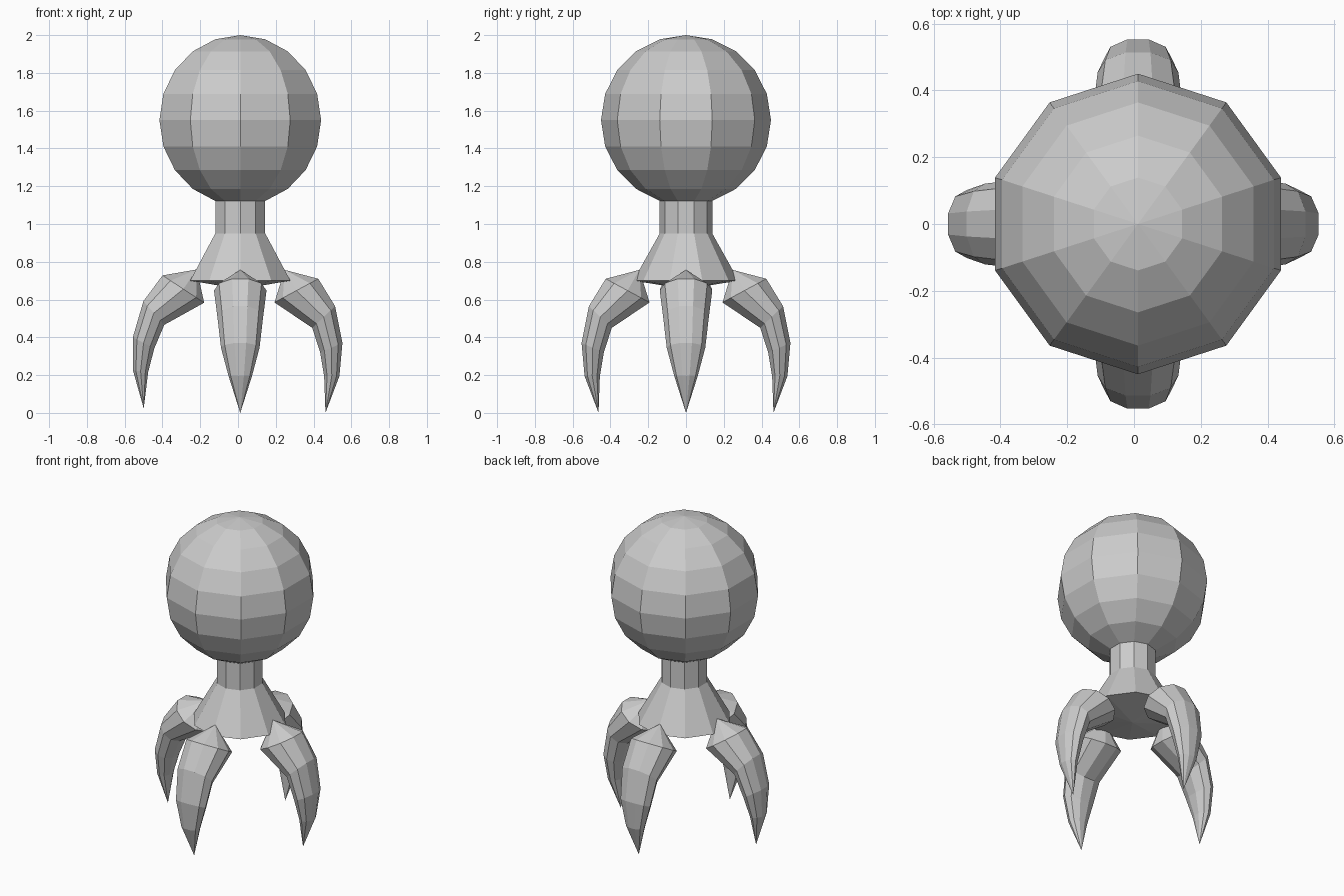
import bpy, bmesh
from math import sin, cos, pi, radians
from mathutils import Vector, Matrix

if "Cube" in bpy.data.objects:
    bpy.data.objects.remove(bpy.data.objects["Cube"])

SIDES = 10
CX = 0.012


def skin(name, start, rings, end):
    """Closed flat-shaded skin: start point, rings of points, end point."""
    bm = bmesh.new()
    loops = [[bm.verts.new(p) for p in ring] for ring in rings]
    a, b = bm.verts.new(start), bm.verts.new(end)
    for i in range(SIDES):
        j = (i + 1) % SIDES
        bm.faces.new((a, loops[0][i], loops[0][j]))
        bm.faces.new((b, loops[-1][j], loops[-1][i]))
        for lo, hi in zip(loops, loops[1:]):
            bm.faces.new((lo[i], hi[i], hi[j], lo[j]))
    bmesh.ops.recalc_face_normals(bm, faces=bm.faces)
    mesh = bpy.data.meshes.new(name)
    bm.to_mesh(mesh)
    bm.free()
    obj = bpy.data.objects.new(name, mesh)
    bpy.context.collection.objects.link(obj)
    return obj


# Globe, neck and flared base as one lathed body
R, CZ = 0.45, 1.55
profile = [(R * sin(k * pi / 10), CZ + R * cos(k * pi / 10)) for k in range(1, 10)]
profile += [(0.139, 0.95), (0.279, 0.70)]
rings = [[(CX + r * cos(pi / 2 + 2 * pi * i / SIDES),
           r * sin(pi / 2 + 2 * pi * i / SIDES), z) for i in range(SIDES)]
         for r, z in profile]
skin("globe_and_stem", (CX, 0, 2.0), rings, (CX, 0, 0.655))

# Claw sections: outer point (out, z), inner point (out, z), half width
SECTIONS = [((0.425, 0.71), (0.193, 0.585), 0.139),
            ((0.514, 0.565), (0.393, 0.45), 0.121),
            ((0.553, 0.37), (0.435, 0.32), 0.102),
            ((0.537, 0.195), (0.456, 0.195), 0.062)]


def claw(name, turn, shift=0.0, swing=0.0):
    pivot = Vector((0.207, 0, 0.427))
    m = (Matrix.Translation((shift, 0, 0)) @ Matrix.Rotation(radians(turn), 4, 'Z')
         @ Matrix.Translation(pivot) @ Matrix.Rotation(radians(-swing), 4, 'Y')
         @ Matrix.Translation(-pivot))
    loops = []
    for (ox, oz), (ix, iz), w in SECTIONS:
        mid = Vector(((ox + ix) / 2, 0, (oz + iz) / 2))
        half = Vector(((ox - ix) / 2, 0, (oz - iz) / 2)) / cos(pi / SIDES)
        loop = []
        for i in range(SIDES):
            t = pi / SIDES + 2 * pi * i / SIDES
            loop.append(m @ (mid + half * cos(t) + Vector((0, w * sin(t), 0))))
        loops.append(loop)
    skin(name, m @ Vector((0.247, 0, 0.757)), loops, m @ Vector((0.463, 0, 0.0)))


# Four claws; the left one is splayed slightly outwards
claw("right_claw", 0)
claw("back_claw", 90, CX)
claw("left_claw", 180, 0, 5)
claw("front_claw", 270, CX)
